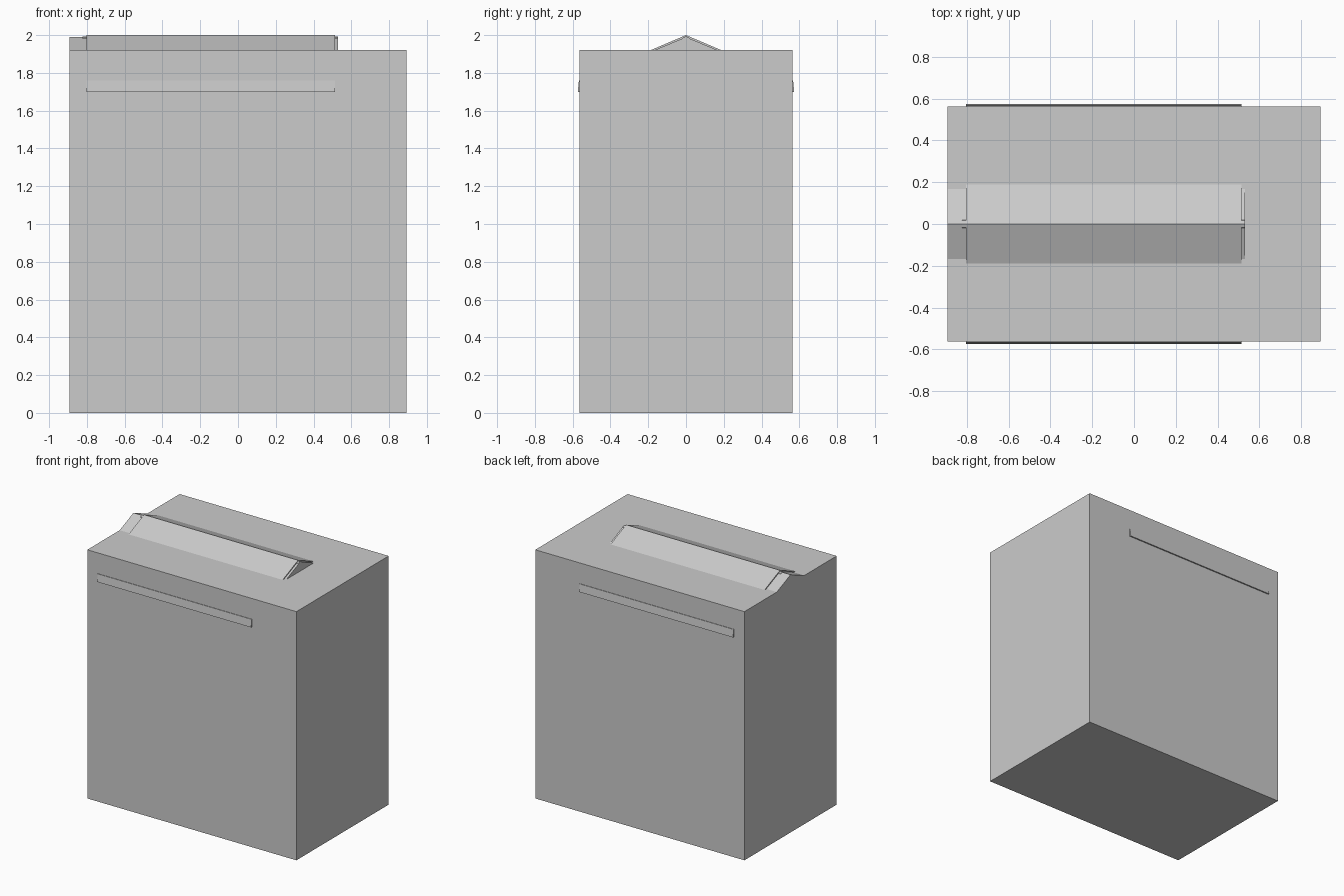
import bpy

if "Cube" in bpy.data.objects:
    bpy.data.objects.remove(bpy.data.objects["Cube"])


def prism(name, profile, x0, x1):
    """Extrude a closed (y, z) profile along x."""
    n = len(profile)
    verts = [(x, y, z) for x in (x0, x1) for y, z in profile]
    faces = [tuple(range(n))[::-1], tuple(range(n, 2 * n))]
    faces += [(i, (i + 1) % n, n + (i + 1) % n, n + i) for i in range(n)]
    mesh = bpy.data.meshes.new(name)
    mesh.from_pydata(verts, [], faces)
    mesh.update()
    obj = bpy.data.objects.new(name, mesh)
    bpy.context.collection.objects.link(obj)
    return obj


HX, HY, TOP = 0.893, 0.563, 1.92
X0, X1 = -0.803, 0.513

# Main block
prism("body", [(-HY, 0), (HY, 0), (HY, TOP), (-HY, TOP)], -HX, HX)

# Low gabled core on the top, running out to the left edge
prism("ridge_core", [(-0.168, TOP), (0.168, TOP), (0, 1.99)], -HX, 0.53)

# Small cap along the core's ridge
prism("ridge_cap", [(-0.02, 1.979), (0.02, 1.979), (0.016, 1.987),
                    (0, 1.993), (-0.016, 1.987)], -0.822, 0.53)

# Gabled cover over the core
prism("ridge_cover", [(-0.188, TOP), (-0.168, TOP), (0, 1.99),
                      (0.168, TOP), (0.188, TOP), (0, 2.0)], X0, X1)

# Tapered trim strips on the front and back
for side, name in ((-1, "front_strip"), (1, "back_strip")):
    pts = [(0.558, 1.70), (0.573, 1.70), (0.567, 1.76), (0.558, 1.76)]
    pts = [(side * y, z) for y, z in pts]
    prism(name, pts if side > 0 else pts[::-1], X0, X1)
